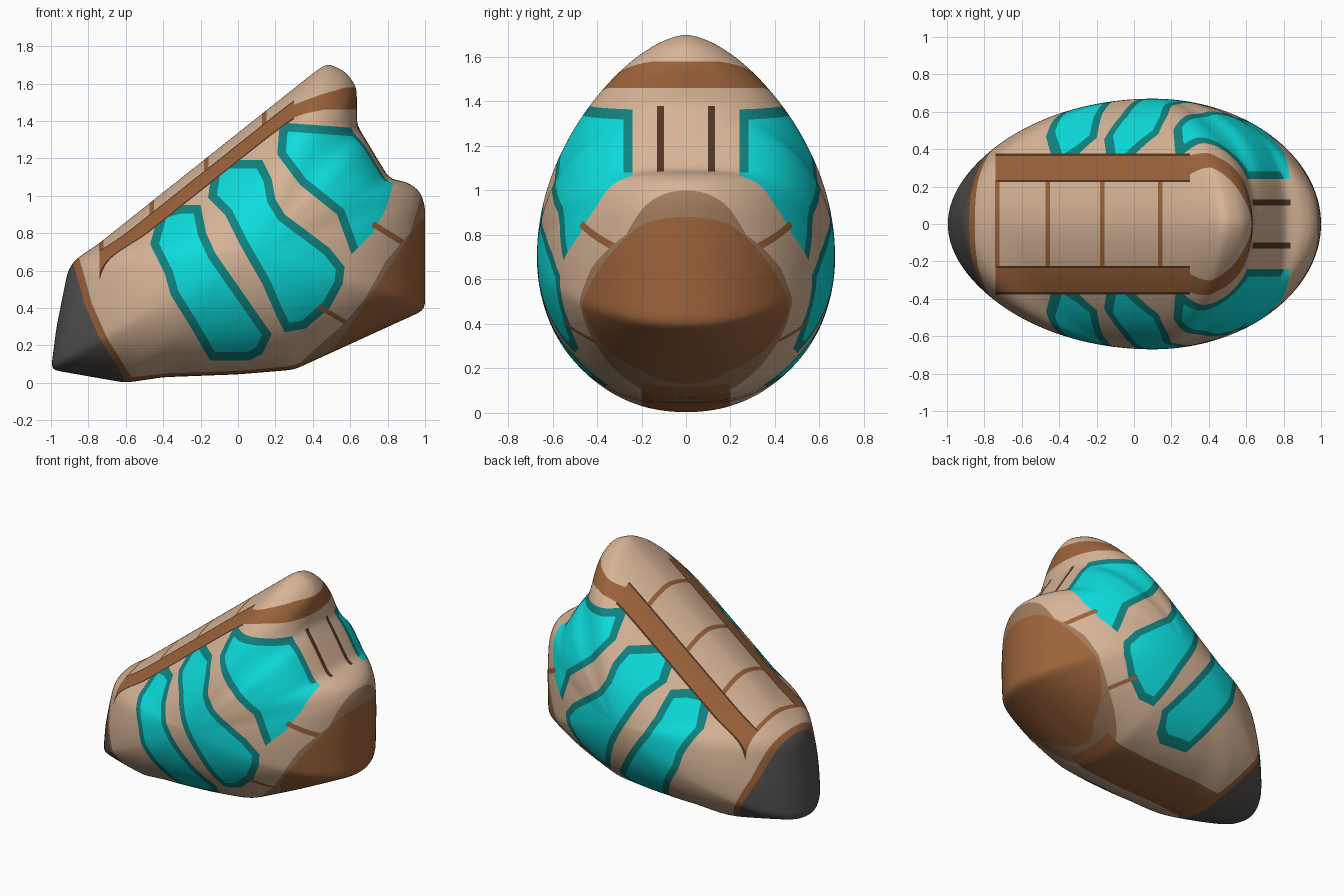
import bpy, bmesh, math
from mathutils import Vector

cube = bpy.data.objects.get("Cube")
if cube:
    bpy.data.objects.remove(cube, do_unlink=True)

# Materials, one for each flat colour
COLOURS = {
    "light_tan": (0.68, 0.46, 0.31),
    "mid_tan": (0.36, 0.20, 0.11),
    "brown": (0.33, 0.125, 0.043),
    "dark_brown": (0.08, 0.035, 0.018),
    "bright_teal": (0.004, 0.72, 0.72),
    "dark_teal": (0.005, 0.23, 0.22),
    "charcoal": (0.09, 0.085, 0.08),
}
SLOT = {name: i for i, name in enumerate(COLOURS)}


def make_material(name, rgb):
    mat = bpy.data.materials.new(name)
    mat.use_nodes = True
    mat.diffuse_color = (*rgb, 1)
    mat.node_tree.nodes["Principled BSDF"].inputs["Base Color"].default_value = (*rgb, 1)
    return mat


# Side outline of the shell, and how bluntly each direction rounds over its rim
OUTLINE = [(-1, .07), (-.97, .3), (-.91, .6), (-.87, .66), (-.75, .74), (.42, 1.67), (.48, 1.71),
           (.58, 1.66), (.635, 1.58), (.635, 1.38), (.81, 1.09), (.9, 1.075), (.97, 1.03),
           (1, .95), (1, .39), (.3, .07), (0, .045), (-.4, .03), (-.6, 0)]
BLUNTNESS = [(-180, .5), (-150, .5), (-120, .42), (-40, .42), (-10, .5), (20, .5), (30, .35),
             (46, .35), (58, .6), (172, .6), (180, .5)]
CENTRE = Vector((.1, .7))
HALF_WIDTH = .67
AROUND, RINGS = 240, 48


def resample(points, count):
    pts = [Vector(p) for p in points]
    segs = list(zip(pts, pts[1:] + pts[:1]))
    step = sum((b - a).length for a, b in segs) / count
    out, travelled = [], 0
    for a, b in segs:
        length = (b - a).length
        while len(out) * step < travelled + length and len(out) < count:
            out.append(a.lerp(b, (len(out) * step - travelled) / length))
        travelled += length
    return out


def relax(loop, times):
    for _ in range(times):
        loop = [(loop[i - 1] + 2 * p + loop[(i + 1) % len(loop)]) / 4 for i, p in enumerate(loop)]
    return loop


def bluntness(p):
    ang = math.degrees(math.atan2(p.y - CENTRE.y, p.x - CENTRE.x))
    for (a, va), (b, vb) in zip(BLUNTNESS, BLUNTNESS[1:]):
        if a <= ang <= b:
            return va + (vb - va) * (ang - a) / (b - a)
    return .5


# Half shell: rings shrink from the sharp rim to the widest point of the side
rim = relax(resample(OUTLINE, AROUND), 2)
soft = relax(rim, 120)
power = relax([bluntness(p) for p in rim], 6)
bm = bmesh.new()
rings = []
for k in range(RINGS):
    r = math.cos(math.pi / 2 * k / RINGS)
    ring = []
    for i in range(AROUND):
        p = CENTRE + (soft[i].lerp(rim[i], r ** 3) - CENTRE) * r
        ring.append(bm.verts.new((p.x, HALF_WIDTH * max(0, 1 - r * r) ** power[i], p.y)))
    rings.append(ring)
tip = bm.verts.new((CENTRE.x, HALF_WIDTH, CENTRE.y))
for i in range(AROUND):
    j = (i + 1) % AROUND
    for a, b in zip(rings, rings[1:]):
        bm.faces.new((a[i], a[j], b[j], b[i]))
    bm.faces.new((rings[-1][i], rings[-1][j], tip))
bmesh.ops.recalc_face_normals(bm, faces=bm.faces)
if next(iter(tip.link_faces)).normal.y < 0:
    bmesh.ops.reverse_faces(bm, faces=bm.faces)


# Painted regions: (axes, polygon, colour, guard), later ones win
regions = []
XY, XZ, YZ = (0, 1), (0, 2), (1, 2)


def anywhere(c):
    return True


def paint(axes, poly, colour, guard=anywhere):
    regions.append((axes, [Vector(p) for p in poly], colour, guard))


def box(axes, a0, a1, b0, b1, colour, guard=anywhere):
    paint(axes, [(a0, b0), (a1, b0), (a1, b1), (a0, b1)], colour, guard)


def stroke(axes, a, b, width, colour, guard=anywhere):
    a, b = Vector(a), Vector(b)
    side = (b - a).orthogonal().normalized() * width / 2
    paint(axes, [a + side, b + side, b - side, a - side], colour, guard)


def inset(poly, d):
    pts = [Vector(p) for p in poly]
    out = []
    for i, p in enumerate(pts):
        n1 = (p - pts[i - 1]).normalized()
        n2 = (pts[(i + 1) % len(pts)] - p).normalized()
        n1, n2 = Vector((n1.y, -n1.x)), Vector((n2.y, -n2.x))
        out.append(p + (n1 + n2) * d / max(.6, 1 + n1.dot(n2)))
    return out


def inside(p, poly):
    odd = False
    for a, b in zip(poly, poly[1:] + poly[:1]):
        if (a.y > p.y) != (b.y > p.y) and p.x < a.x + (p.y - a.y) / (b.y - a.y) * (b.x - a.x):
            odd = not odd
    return odd


def on_crest(c):
    return c.z > 1.1 + .787 * c.x


def on_neck(c):
    return c.x > .5


# Three teal side panels with darker borders
PANELS = [
    [(-.31, .95), (-.2, .95), (-.17, .8), (-.12, .69), (.18, .26), (.13, .155), (.06, .12),
     (-.15, .12), (-.26, .31), (-.36, .47), (-.39, .58), (-.47, .74), (-.42, .92)],
    [(-.07, 1.19), (.13, 1.19), (.18, 1.09), (.2, .98), (.25, .9), (.49, .72), (.57, .62),
     (.56, .53), (.49, .4), (.36, .29), (.25, .27), (.2, .37), (.13, .53), (.01, .74),
     (-.07, .9), (-.16, .99), (-.14, 1.13)],
    [(.25, 1.39), (.52, 1.37), (.66, 1.36), (.95, 1.15), (.92, .95), (.72, .6), (.61, .68),
     (.53, .9), (.43, .98), (.33, 1.06), (.21, 1.22), (.22, 1.35)],
]
for panel in PANELS:
    paint(XZ, panel, "dark_teal")
    paint(XZ, inset(panel, .045), "bright_teal")

# Neck between the upper panels
box(YZ, .24, .28, 1.08, 1.36, "dark_teal", on_neck)
box(YZ, -.1, .24, 1.0, 1.42, "light_tan", on_neck)
box(YZ, .1, .13, 1.08, 1.38, "dark_brown", on_neck)

# Front lip, its two seams, and the brown opening
paint(XZ, [(.83, 1.06), (.79, .93), (.72, .8), (.61, .69), (.57, .5), (1.1, .4), (1.1, 1.2),
           (.87, 1.2)], "light_tan")
stroke(XZ, (.72, .85), (.88, .75), .03, "brown")
stroke(XZ, (.43, .41), (.58, .32), .025, "brown")
paint(XZ, [(.3, .0), (.3, .08), (.57, .32), (.68, .45), (.79, .65), (.92, .8), (.98, 1.0),
           (1.1, 1.0), (1.1, 0)], "mid_tan")
paint(XZ, [(.34, .0), (.36, .08), (.52, .19), (.73, .5), (.87, .71), (.96, .85), (1.1, .96),
           (1.1, 0)], "brown")

# Underside strip
box(XY, -.6, .4, -.1, .2, "brown", lambda c: c.z < .15)

# Crest: brown side bands with dark edges, then cross seams
box(XY, -.74, .3, .23, .37, "brown", on_crest)
paint(XZ, [(.28, 1.41), (.36, 1.44), (.46, 1.46), (.8, 1.46), (.8, 1.58), (.58, 1.58),
           (.44, 1.54), (.28, 1.48)], "brown")
for y in (.23, .37):
    box(XY, -.74, .3, y - .006, y + .006, "dark_brown", on_crest)
for x in (-.73, -.46, -.17, .14):
    box(XY, x - .012, x + .012, -.1, .225, "brown", on_crest)

# Charcoal tail with a brown edge stripe
TAIL = [(-.62, -.1), (-.61, .03), (-.74, .24), (-.82, .42), (-.87, .6), (-.9, .7)]
paint(XZ, [(x + .04, z) for x, z in TAIL] + [(-1.1, .7), (-1.1, -.1)], "brown")
paint(XZ, TAIL + [(-1.1, .7), (-1.1, -.1)], "charcoal")

# Cut the surface along every region edge, then colour the faces
for (u, v), poly, colour, guard in regions:
    for a, b in zip(poly, poly[1:] + poly[:1]):
        lo = (min(a.x, b.x) - .04, min(a.y, b.y) - .04)
        hi = (max(a.x, b.x) + .04, max(a.y, b.y) + .04)
        faces = []
        for f in bm.faces:
            c = f.calc_center_median()
            if lo[0] < c[u] < hi[0] and lo[1] < c[v] < hi[1] and guard(c):
                faces.append(f)
        point, normal = Vector((0, 0, 0)), Vector((0, 0, 0))
        point[u], point[v] = a
        normal[u], normal[v] = b.y - a.y, a.x - b.x
        if faces and normal.length > 1e-6:
            geom = faces + list({e for f in faces for e in f.edges}) + list({w for f in faces for w in f.verts})
            bmesh.ops.bisect_plane(bm, geom=geom, dist=1e-5, plane_co=point, plane_no=normal.normalized())
for f in bm.faces:
    c = f.calc_center_median()
    for (u, v), poly, colour, guard in regions:
        if guard(c) and inside(Vector((c[u], c[v])), poly):
            f.material_index = SLOT[colour]

# Shell object, mirrored across its middle
mesh = bpy.data.meshes.new("shell")
bm.to_mesh(mesh)
bm.free()
shell = bpy.data.objects.new("shell", mesh)
bpy.context.collection.objects.link(shell)
for name, rgb in COLOURS.items():
    mesh.materials.append(make_material(name, rgb))
bpy.ops.object.select_all(action="DESELECT")
shell.select_set(True)
bpy.context.view_layer.objects.active = shell
bpy.ops.object.shade_smooth_by_angle(angle=math.radians(50))
mirror = shell.modifiers.new("mirror", "MIRROR")
mirror.use_axis = (False, True, False)
mirror.merge_threshold = .0005
